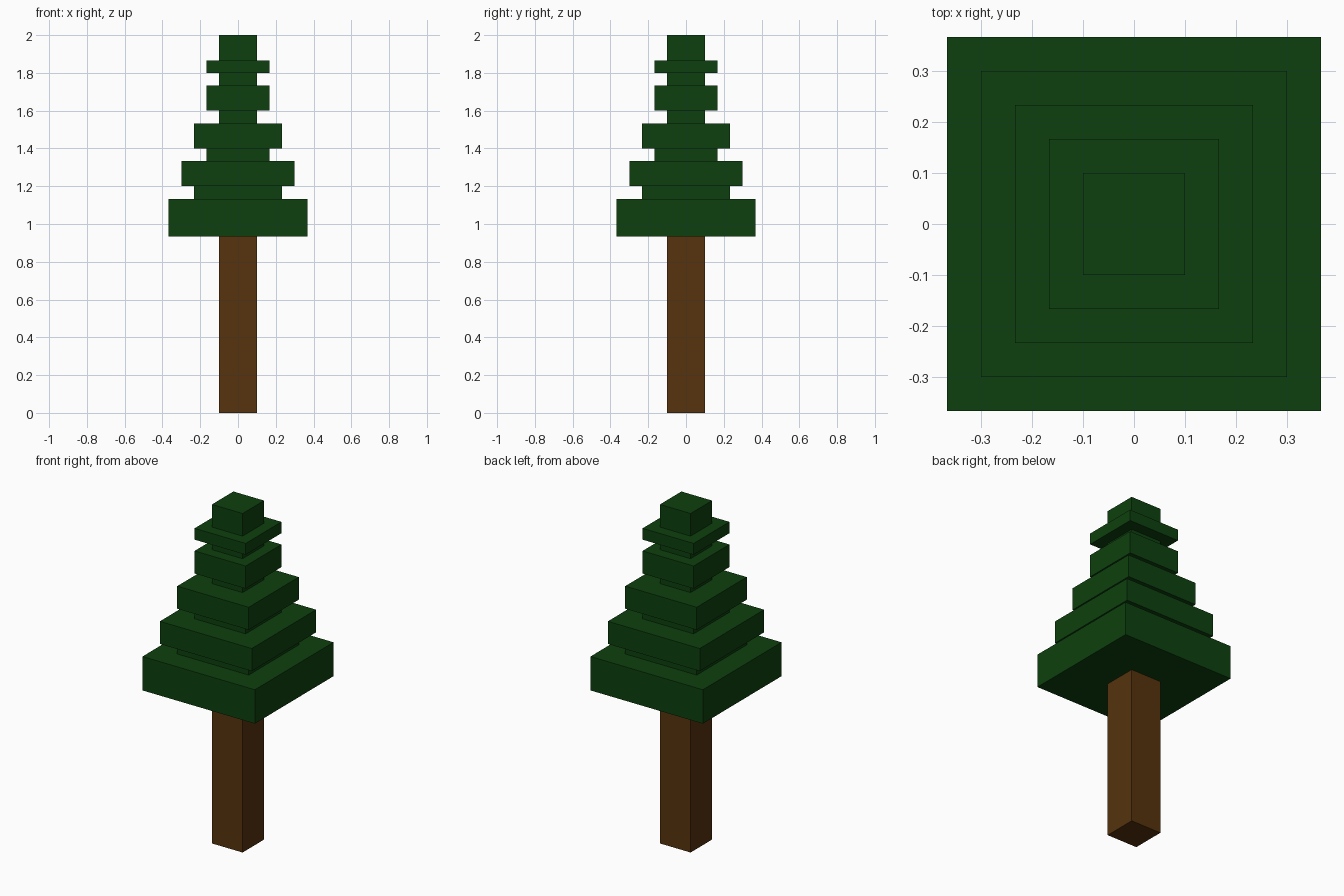
import bpy
import bmesh
from mathutils import Matrix

if "Cube" in bpy.data.objects:
    bpy.data.objects.remove(bpy.data.objects["Cube"])

U = 1 / 15  # size of one block step


def material(name, rgb):
    m = bpy.data.materials.new(name)
    m.diffuse_color = (*rgb, 1)
    m.use_nodes = True
    m.node_tree.nodes["Principled BSDF"].inputs["Base Color"].default_value = m.diffuse_color
    return m


def square_block(name, half, z0, z1, mat):
    """Square block centred on the z axis, sized in block steps."""
    bm = bmesh.new()
    size = (2 * half * U, 2 * half * U, (z1 - z0) * U, 1)
    place = Matrix.Translation((0, 0, (z0 + z1) / 2 * U))
    bmesh.ops.create_cube(bm, size=1, matrix=place @ Matrix.Diagonal(size))
    mesh = bpy.data.meshes.new(name)
    bm.to_mesh(mesh)
    bm.free()
    mesh.materials.append(mat)
    obj = bpy.data.objects.new(name, mesh)
    bpy.context.collection.objects.link(obj)
    return obj


brown = material("bark brown", (0.093, 0.033, 0.004))
green = material("pine green", (0.004, 0.0513, 0.0044))

# Trunk
square_block("trunk", 1.5, 0, 14, brown)

# Foliage layers from bottom to top: (half width, height)
layers = [(5.5, 3), (3.5, 1), (4.5, 2), (2.5, 1), (3.5, 2),
          (1.5, 1), (2.5, 2), (1.5, 1), (2.5, 1), (1.5, 2)]
z = 14
for i, (half, height) in enumerate(layers, 1):
    square_block(f"foliage_layer_{i}", half, z, z + height, green)
    z += height
